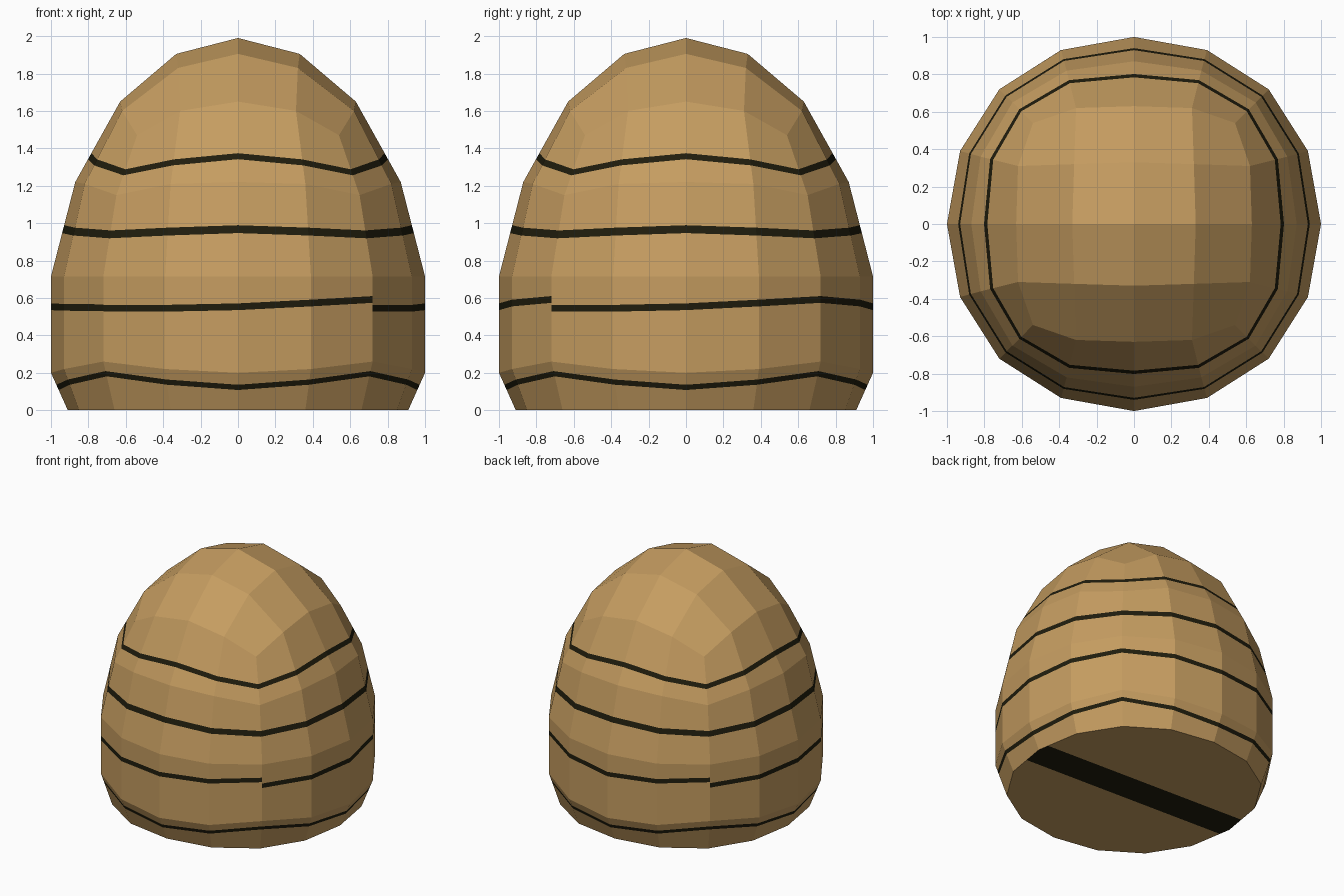
import bpy, bmesh
from mathutils import Vector, Matrix

if "Cube" in bpy.data.objects:
    bpy.data.objects.remove(bpy.data.objects["Cube"])


def material(name, rgb):
    m = bpy.data.materials.new(name)
    m.diffuse_color = (*rgb, 1)
    m.use_nodes = True
    m.node_tree.nodes["Principled BSDF"].inputs["Base Color"].default_value = m.diffuse_color
    return m


# Vertical column outlines of one quarter (base to shoulder): middle, quarter and corner
COLUMNS = [
    [(0, -.91, 0), (0, -1, .2), (0, -1, .715), (0, -.87, 1.22), (0, -.63, 1.65)],
    [(.36, -.85, 0), (.39, -.93, .22), (.39, -.93, .715), (.36, -.82, 1.21), (.31, -.62, 1.6)],
    [(.66, -.66, 0), (.72, -.72, .26), (.72, -.72, .715), (.65, -.65, 1.15), (.54, -.54, 1.47)],
]
# Dome grid points by distance from the middle: (near, far) steps
DOME = {(0, 0): (0, 0, 1.99), (1, 0): (.33, 0, 1.905), (1, 1): (.32, .32, 1.83),
        (2, 0): (.63, 0, 1.65), (2, 1): (.62, .31, 1.6), (2, 2): (.54, .54, 1.47)}

# Groove heights across a quarter; the second one drifts differently on each side
LOW, MID, HIGH = [.195, .15, .122, .15, .195], [.94, .955, .968, .955, .94], \
    [1.272, 1.325, 1.358, 1.325, 1.272]
DRIFT = [[.545, .545, .553, .573, .592], [.545, .545, .553, .573, .592],
         [.592, .573, .553, .573, .592], [.548, .548, .553, .55, .548]]
HALF = [.014, .018, .021, .016]

bm = bmesh.new()


def at_height(a, b, z):
    return a.lerp(b, (z - a.z) / (b.z - a.z))


def column(side, i):
    """Points up one column, with the lower and upper edge of a groove in each tier."""
    pts = [Vector((x if i >= 2 else -x, y, z)) for x, y, z in COLUMNS[abs(i - 2)]]
    grooves = [LOW[i], DRIFT[side][i], MID[i], HIGH[i]]
    out = [pts[0]]
    for k in range(4):
        for s in (-1, 1):
            out.append(at_height(pts[k], pts[k + 1], grooves[k] + s * HALF[k]))
        out.append(pts[k + 1])
    turn = Matrix.Rotation(side * 1.5707963, 4, 'Z')
    return [bm.verts.new(turn @ p) for p in out]


# Wall: four quarters, each four columns of faces wide
rim = []
for side in range(4):
    cols = [column(side, i) for i in range(5)]
    rim += [c[0] for c in cols[:4]]
    for a, b in zip(cols, cols[1:]):
        for k in range(12):
            f = bm.faces.new((a[k], b[k], b[k + 1], a[k + 1]))
            f.material_index = 1 if k % 3 == 1 else 0


# Dome: four by four grid
def dome_point(i, j):
    x, y, z = DOME[max(abs(i), abs(j)), min(abs(i), abs(j))]
    if abs(j) > abs(i):
        x, y = y, x
    return bm.verts.new((x if i >= 0 else -x, y if j >= 0 else -y, z))


grid = [[dome_point(i, j) for j in range(-2, 3)] for i in range(-2, 3)]
for i in range(4):
    for j in range(4):
        bm.faces.new((grid[i][j], grid[i + 1][j], grid[i + 1][j + 1], grid[i][j + 1]))

# Flat base, cut to give one dark band across it
base = bm.faces.new(rim[::-1])
bmesh.ops.remove_doubles(bm, verts=bm.verts[:], dist=.001)
tilt = Vector((.045, 1, 0)).normalized()
for s in (-.13, .13):
    flat = [f for f in bm.faces if all(v.co.z < .001 for v in f.verts)]
    edges = list({e for f in flat for e in f.edges})
    verts = list({v for f in flat for v in f.verts})
    bmesh.ops.bisect_plane(bm, geom=flat + edges + verts, dist=.0001,
                           plane_co=tilt * s, plane_no=tilt)
for f in bm.faces:
    if all(v.co.z < .001 for v in f.verts):
        f.material_index = 1 if abs(f.calc_center_median().dot(tilt)) < .1 else 0
bmesh.ops.recalc_face_normals(bm, faces=bm.faces[:])

mesh = bpy.data.meshes.new("hive_body")
bm.to_mesh(mesh)
bm.free()
mesh.materials.append(material("straw tan", (.56, .335, .118)))
mesh.materials.append(material("dark groove", (.014, .012, .004)))
bpy.context.collection.objects.link(bpy.data.objects.new("hive_body", mesh))
